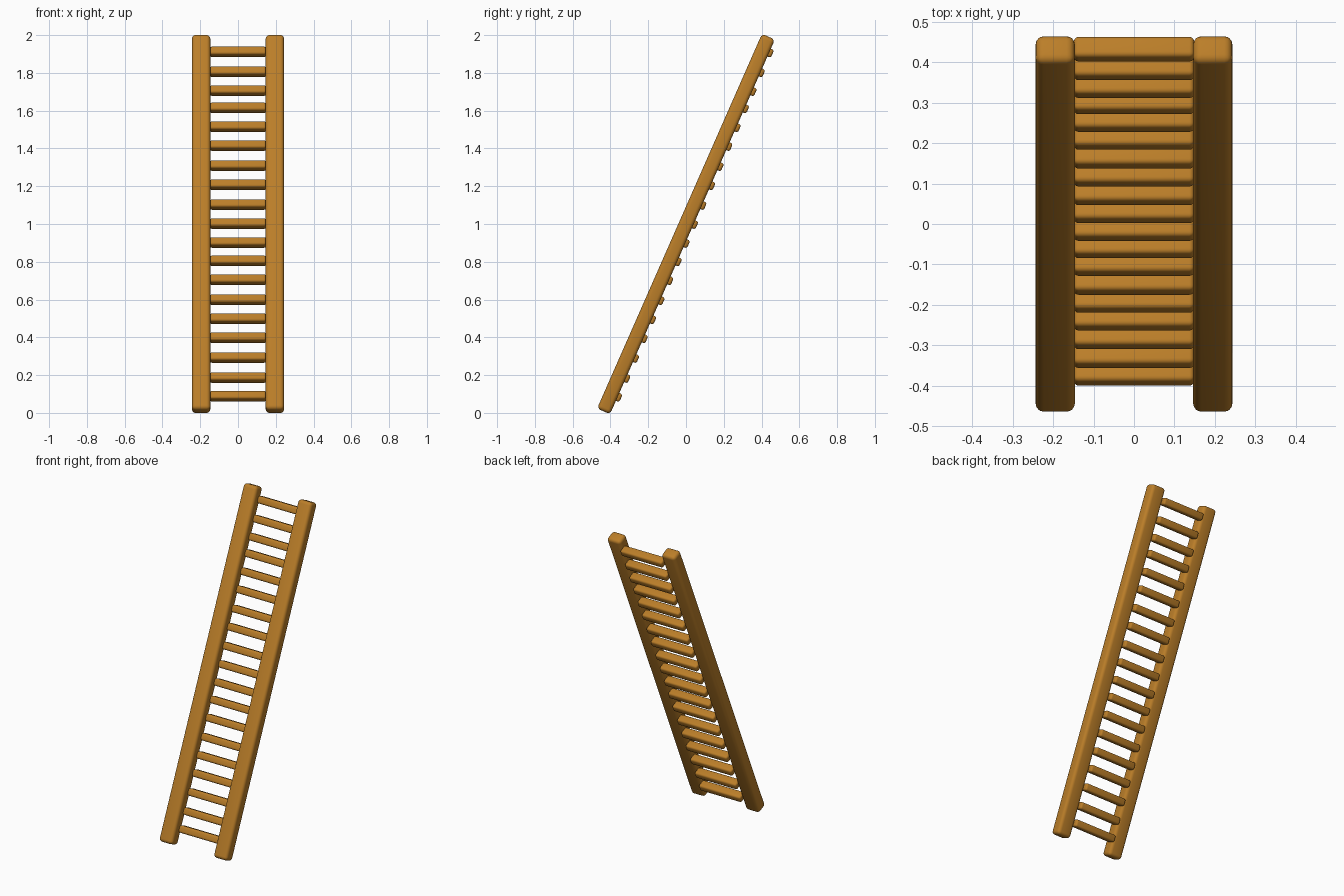
import bpy
from math import radians, sin, cos, tan

if "Cube" in bpy.data.objects:
    bpy.data.objects.remove(bpy.data.objects["Cube"])

LEAN = radians(23.75)

wood = bpy.data.materials.new("wood")
wood.diffuse_color = (0.50, 0.21, 0.022, 1)
wood.use_nodes = True
wood.node_tree.nodes["Principled BSDF"].inputs["Base Color"].default_value = wood.diffuse_color


def bar(name, size, loc, radius):
    """Rounded bar leaning back with the ladder."""
    bpy.ops.mesh.primitive_cube_add(size=1, location=loc)
    ob = bpy.context.object
    ob.name = name
    ob.scale = size
    bpy.ops.object.transform_apply(location=False, rotation=False, scale=True)
    ob.rotation_euler.x = -LEAN
    mod = ob.modifiers.new("rounded_edges", 'BEVEL')
    mod.width = radius
    mod.segments = 4
    bpy.ops.object.modifier_apply(modifier=mod.name)
    bpy.ops.object.shade_smooth_by_angle(angle=radians(35))
    ob.data.materials.append(wood)
    return ob


# Side rails
for side, x in (("left", -0.195), ("right", 0.195)):
    bar(side + "_rail", (0.097, 0.075, 2.167), (x, 0, 1), 0.02)

# Rungs, set towards the back of the rails, slightly uneven spacing
rung_z = [0.088, 0.187, 0.293, 0.398, 0.498, 0.599, 0.705, 0.805, 0.902, 1.002,
          1.103, 1.208, 1.309, 1.415, 1.515, 1.615, 1.706, 1.806, 1.911]
for i, z in enumerate(rung_z):
    y = (z - 1) * tan(LEAN) + 0.029 / cos(LEAN)
    bar(f"rung_{i + 1}", (0.298, 0.055, 0.045), (0, y, z), 0.012)
